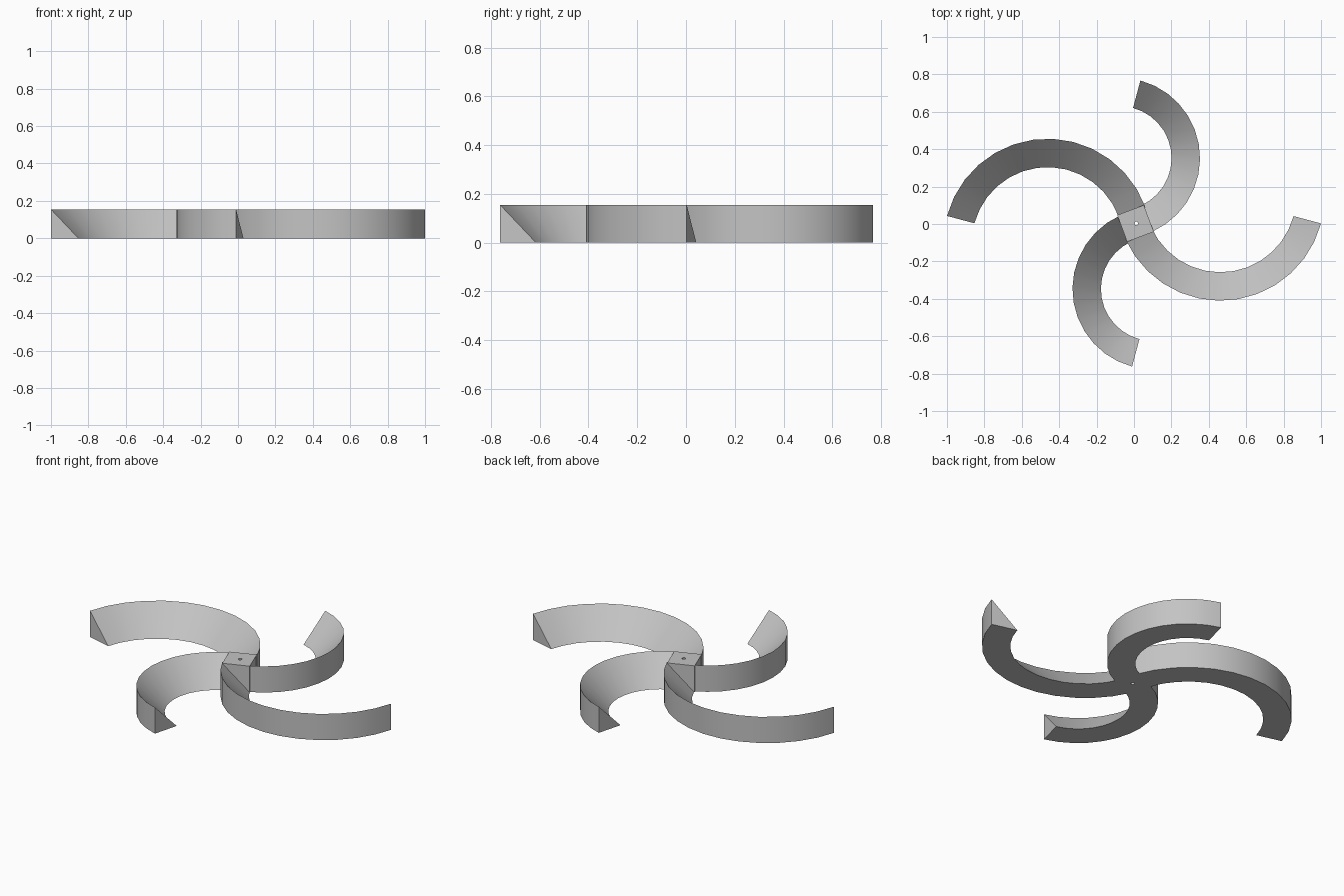
import bpy, bmesh
from math import cos, sin, radians
from mathutils import Matrix

cube = bpy.data.objects.get("Cube")
if cube:
    bpy.data.objects.remove(cube, do_unlink=True)

HEIGHT = 0.155
WIDTH = 0.152
STEPS = 13

grey = bpy.data.materials.new("plain grey")
grey.use_nodes = True
colour = (0.55, 0.55, 0.55, 1)
grey.diffuse_color = colour
grey.node_tree.nodes["Principled BSDF"].inputs["Base Color"].default_value = colour


def add_object(name, bm):
    bmesh.ops.recalc_face_normals(bm, faces=bm.faces)
    mesh = bpy.data.meshes.new(name)
    bm.to_mesh(mesh)
    bm.free()
    mesh.materials.append(grey)
    obj = bpy.data.objects.new(name, mesh)
    bpy.context.collection.objects.link(obj)
    return obj


def curved_arm(name, centre, radius, start, end):
    """Sweep a right triangle, tall at the outer radius, along an arc."""
    bm = bmesh.new()
    rings = []
    for i in range(STEPS + 1):
        a = radians(start + (end - start) * i / STEPS)
        section = ((radius - WIDTH, 0), (radius, 0), (radius, HEIGHT))
        rings.append([bm.verts.new((centre[0] + r * cos(a), centre[1] + r * sin(a), z))
                      for r, z in section])
    for a, b in zip(rings, rings[1:]):
        for j in range(3):
            k = (j + 1) % 3
            bm.faces.new((a[j], a[k], b[k], b[j]))
    bm.faces.new(rings[0])
    bm.faces.new(rings[-1])
    obj = add_object(name, bm)
    bpy.ops.object.select_all(action="DESELECT")
    obj.select_set(True)
    bpy.context.view_layer.objects.active = obj
    bpy.ops.object.shade_smooth_by_angle(angle=radians(30))


# Four arms: name, arc centre, outer radius, hub angle, tip angle
curved_arm("left_arm", (0.462, 0.147), 0.557, 204, 345)
curved_arm("right_arm", (-0.462, -0.101), 0.557, 20, 165)
curved_arm("back_arm", (-0.077, 0.352), 0.430, -66, 75)
curved_arm("front_arm", (0.101, -0.347), 0.430, 114, 255)

# Flat-topped square hub
place = Matrix.Translation((0.008, 0.003, HEIGHT / 2))
bm = bmesh.new()
turn = Matrix.Rotation(radians(20.5), 4, "Z")
size = Matrix.Diagonal((WIDTH, WIDTH, HEIGHT, 1))
bmesh.ops.create_cube(bm, size=1, matrix=place @ turn @ size)
hub = add_object("hub", bm)

# Small hole through the hub
bm = bmesh.new()
bmesh.ops.create_cone(bm, cap_ends=True, segments=16, radius1=0.01, radius2=0.01,
                      depth=HEIGHT * 2,
                      matrix=Matrix.Translation((0.012, 0.003, HEIGHT / 2)))
cutter = add_object("hole_cutter", bm)
cutter.hide_render = True
cutter.hide_viewport = True
cut = hub.modifiers.new("hole", "BOOLEAN")
cut.operation = "DIFFERENCE"
cut.solver = "EXACT"
cut.object = cutter
